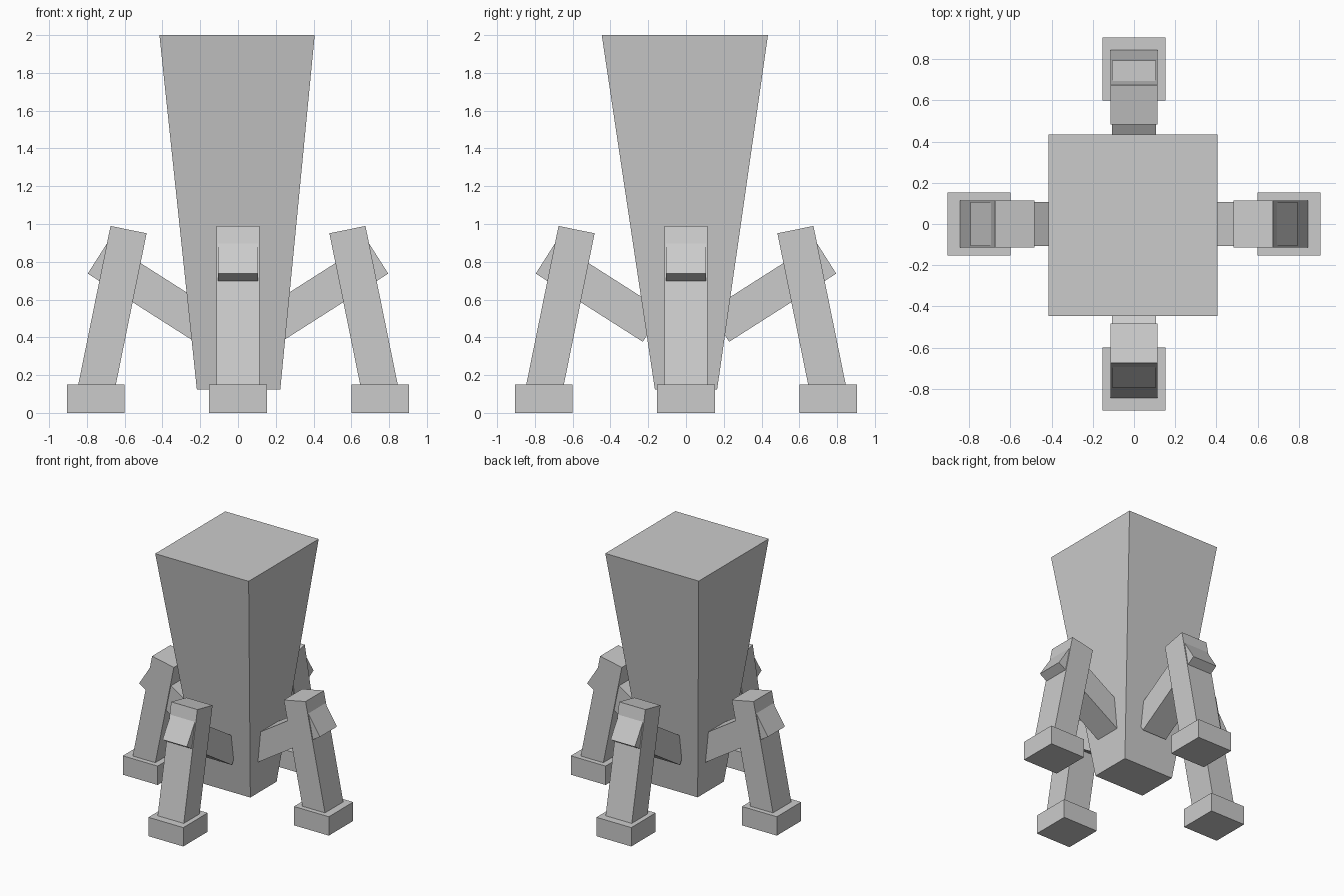
import bpy, bmesh
from math import radians
from mathutils import Matrix, Vector

if "Cube" in bpy.data.objects:
    bpy.data.objects.remove(bpy.data.objects["Cube"])


def block(name, size, center, tilt=0.0, turn=0.0):
    """Box tilted about y at its centre, then turned about the world z axis."""
    bm = bmesh.new()
    m = (Matrix.Rotation(radians(turn), 4, 'Z') @ Matrix.Translation(center)
         @ Matrix.Rotation(radians(tilt), 4, 'Y') @ Matrix.Diagonal((*size, 1)))
    bmesh.ops.create_cube(bm, size=1, matrix=m)
    return finish(name, bm)


def finish(name, bm):
    mesh = bpy.data.meshes.new(name)
    bm.to_mesh(mesh)
    bm.free()
    obj = bpy.data.objects.new(name, mesh)
    bpy.context.collection.objects.link(obj)
    return obj


# Tapered body: wide at the top, narrow at the bottom
bm = bmesh.new()
bmesh.ops.create_cube(bm, size=2)
for v in bm.verts:
    if v.co.z > 0:
        v.co = Vector((v.co.x * 0.411 - 0.005, v.co.y * 0.44 - 0.006, 2.0))
    else:
        v.co = Vector((v.co.x * 0.221 + 0.003, v.co.y * 0.165, 0.125))
finish("body", bm)

# Four identical legs, one per side
for side, turn in (("right", 0), ("back", 90), ("left", 180), ("front", 270)):
    block(side + "_upper_leg", (0.672, 0.214, 0.197), (0.459, 0, 0.64), -32.5, turn)
    block(side + "_lower_leg", (0.195, 0.23, 0.88), (0.667, 0, 0.539), -11.5, turn)
    block(side + "_foot", (0.306, 0.306, 0.15), (0.753, 0, 0.075), 0, turn)
